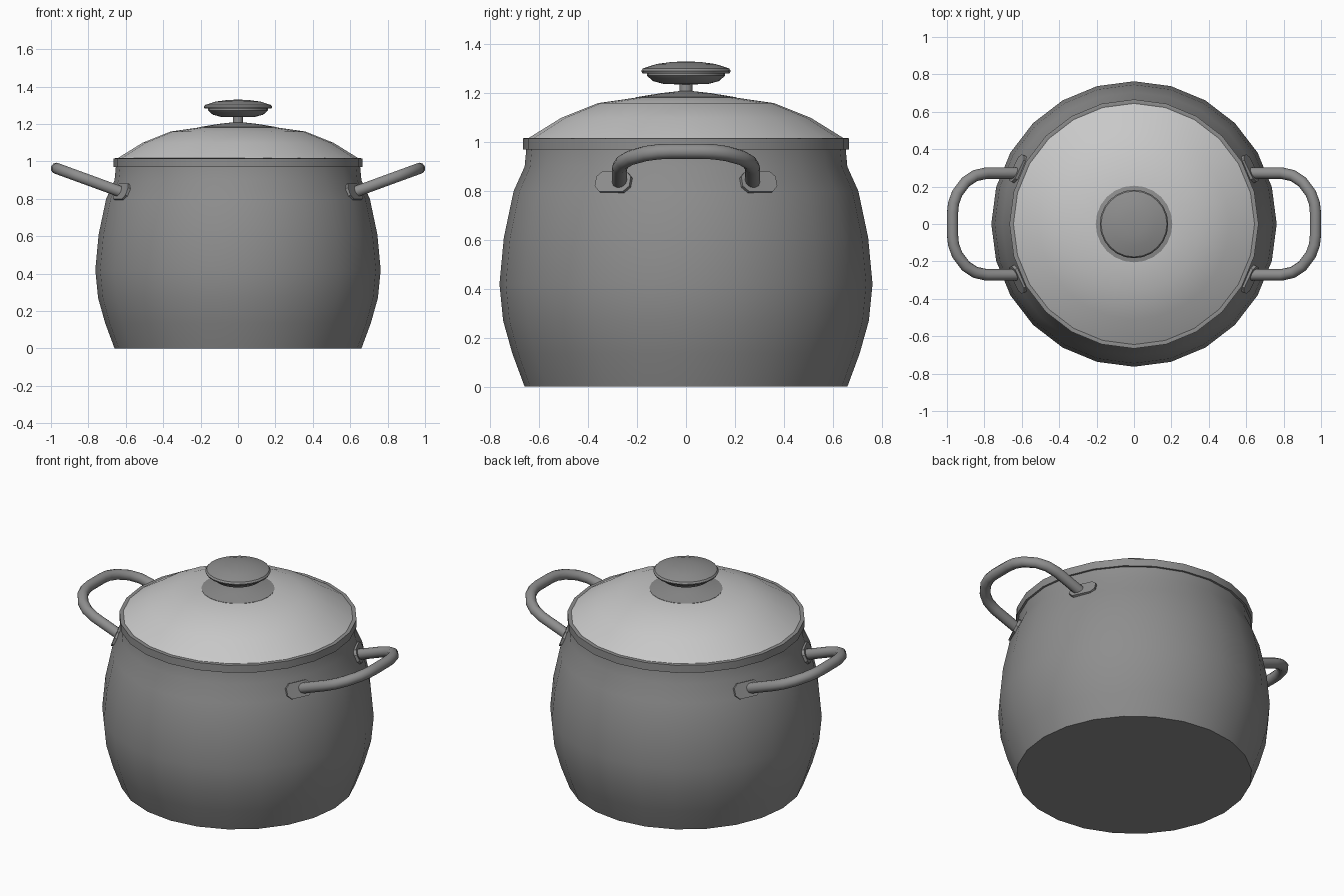
import bpy, bmesh, math
from mathutils import Matrix, Vector

old = bpy.data.objects.get("Cube")
if old:
    bpy.data.objects.remove(old, do_unlink=True)


def material(name, value):
    m = bpy.data.materials.new(name)
    m.use_nodes = True
    color = (value, value, value, 1)
    m.diffuse_color = color
    m.node_tree.nodes["Principled BSDF"].inputs["Base Color"].default_value = color
    return m


STEEL = material("grey steel", 0.27)
GLASS = material("pale lid grey", 0.58)


def finish(name, bm, mat, angle=35):
    bmesh.ops.recalc_face_normals(bm, faces=bm.faces)
    mesh = bpy.data.meshes.new(name)
    bm.to_mesh(mesh)
    bm.free()
    mesh.materials.append(mat)
    ob = bpy.data.objects.new(name, mesh)
    bpy.context.collection.objects.link(ob)
    bpy.ops.object.select_all(action="DESELECT")
    ob.select_set(True)
    bpy.context.view_layer.objects.active = ob
    bpy.ops.object.shade_smooth_by_angle(angle=math.radians(angle))
    return ob


def lathe(name, profile, mat, closed=False, steps=24):
    """Revolve (radius, height) points around the z axis."""
    bm = bmesh.new()
    vs = [bm.verts.new((r, 0, z)) for r, z in profile]
    pairs = list(zip(vs, vs[1:]))
    if closed:
        pairs.append((vs[-1], vs[0]))
    edges = [bm.edges.new(p) for p in pairs]
    bmesh.ops.spin(bm, geom=vs + edges, cent=(0, 0, 0), axis=(0, 0, 1),
                   angle=2 * math.pi, steps=steps, use_merge=True)
    bmesh.ops.remove_doubles(bm, verts=bm.verts, dist=0.0005)
    return finish(name, bm, mat)


# Hollow pot body: outer belly, lip, inner wall
outer = [(0.66, 0), (0.71, 0.135), (0.748, 0.27), (0.763, 0.42),
         (0.745, 0.61), (0.705, 0.80), (0.66, 0.90), (0.652, 0.985)]
inner = [(r - 0.025, max(z, 0.03)) for r, z in reversed(outer)]
lathe("pot_body", [(0, 0)] + outer + inner + [(0, 0.03)], STEEL)

# Lid: metal rim and pale dome
lathe("lid_rim", [(0.60, 0.97), (0.666, 0.97), (0.666, 1.016),
                  (0.648, 1.018), (0.60, 1.0)], STEEL, closed=True)
dome = [(0.652, 1.012), (0.51, 1.10), (0.36, 1.16), (0.2, 1.183), (0, 1.19)]
lathe("lid_dome", dome + [(r * 0.97, z - 0.02) for r, z in reversed(dome)], GLASS)

# Knob: base disc, stem and grip
lathe("knob_base", [(0, 1.17), (0.205, 1.172), (0.205, 1.184),
                    (0.1, 1.201), (0, 1.212)], STEEL)
lathe("knob_stem", [(0, 1.19), (0.027, 1.19), (0.027, 1.25), (0, 1.25)], STEEL)
lathe("knob_grip", [(0, 1.236), (0.09, 1.238), (0.135, 1.25), (0.16, 1.272),
                    (0.16, 1.282), (0.178, 1.282), (0.183, 1.292), (0.176, 1.302),
                    (0.12, 1.32), (0.06, 1.328), (0, 1.331)], STEEL)


def handle(name, side):
    half = [(0.62, 0.272), (0.79, 0.272), (0.85, 0.258), (0.90, 0.225),
            (0.945, 0.165), (0.965, 0.11), (0.97, 0.06)]
    path = half + [(x, -y) for x, y in reversed(half)]
    curve = bpy.data.curves.new(name, "CURVE")
    curve.dimensions = "3D"
    curve.bevel_depth = 0.031
    curve.bevel_resolution = 3
    curve.use_fill_caps = True
    spline = curve.splines.new("POLY")
    spline.points.add(len(path) - 1)
    for p, (x, y) in zip(spline.points, path):
        p.co = (side * x, y, 0.835 + (x - 0.62) * 0.365, 1)
    temp = bpy.data.objects.new(name + "_path", curve)
    bpy.context.collection.objects.link(temp)
    bpy.context.view_layer.update()
    mesh = temp.evaluated_get(bpy.context.evaluated_depsgraph_get()).to_mesh()
    bm = bmesh.new()
    bm.from_mesh(mesh)
    bpy.data.objects.remove(temp, do_unlink=True)
    finish(name, bm, STEEL, 50)


def mount_plate(name, side, end):
    """Rounded plate lying on the sloping pot wall."""
    angle = math.radians(25.5)
    radial = Vector((side * math.cos(angle), end * math.sin(angle), 0))
    n = (radial + Vector((0, 0, 0.41))).normalized()
    u = Vector((0, 0, 1)).cross(radial).normalized()
    v = n.cross(u)
    w, h, c = 0.078, 0.045, 0.024
    outline = [(w, h - c), (w - c, h), (c - w, h), (-w, h - c),
               (-w, c - h), (c - w, -h), (w - c, -h), (w, c - h)]
    bm = bmesh.new()
    face = bm.faces.new([bm.verts.new((x, y, -0.02)) for x, y in outline])
    ext = bmesh.ops.extrude_face_region(bm, geom=[face])
    top = [g for g in ext["geom"] if isinstance(g, bmesh.types.BMVert)]
    bmesh.ops.translate(bm, verts=top, vec=(0, 0, 0.034))
    place = Matrix((u, v, n)).transposed().to_4x4()
    place.translation = radial * 0.683 + Vector((0, 0, 0.835))
    bm.transform(place)
    finish(name, bm, STEEL)


# Side handles with their mounting plates
for label, side in (("left", 1), ("right", -1)):
    handle(label + "_handle", side)
    for where, end in (("front", -1), ("back", 1)):
        mount_plate(f"{label}_{where}_mount_plate", side, end)
